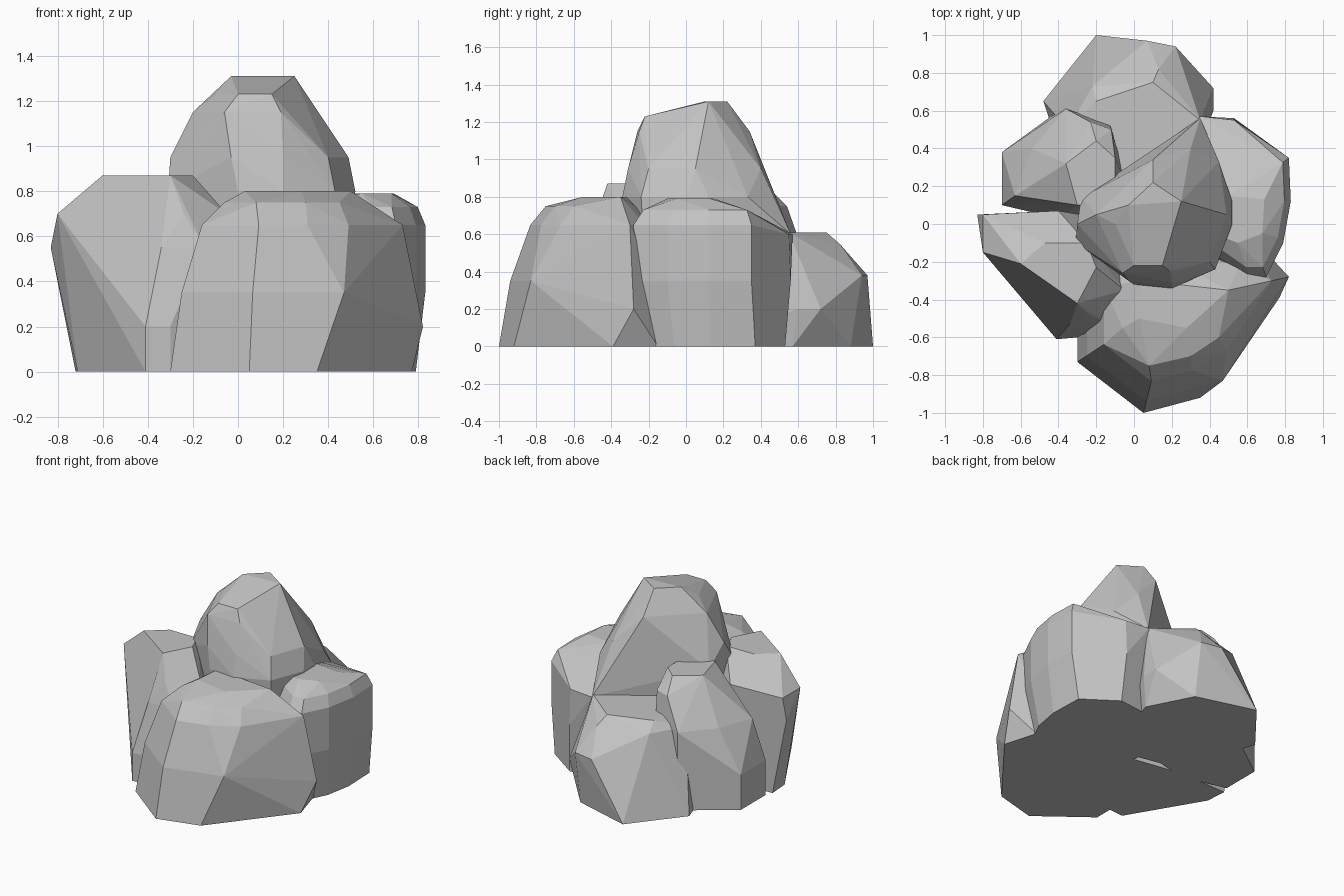
import bpy
import bmesh
from mathutils import Vector

cube = bpy.data.objects.get("Cube")
if cube:
    bpy.data.objects.remove(cube, do_unlink=True)

# One plain stone colour for the whole pile
stone = bpy.data.materials.new("grey_stone")
stone.use_nodes = True
stone_colour = (0.55, 0.55, 0.55, 1)
stone.diffuse_color = stone_colour
stone_shader = stone.node_tree.nodes["Principled BSDF"]
stone_shader.inputs["Base Color"].default_value = stone_colour


def taper_outline(outline, middle, layers):
    """Repeat an outline at each height, scaled towards the middle."""
    centre = Vector(middle)
    points = []
    for height, scale in layers:
        for corner in outline:
            spot = centre.lerp(Vector(corner), scale)
            points.append(spot.to_3d() + Vector((0, 0, height)))
    return points


def add_rock(name, outline, middle, layers, corners):
    """Wrap a convex boulder around a tapered outline and its corners by height."""
    mesh = bpy.data.meshes.new(name)
    bm = bmesh.new()
    for point in taper_outline(outline, middle, layers):
        bm.verts.new(point)
    for height, spots in corners.items():
        for x, y in spots:
            bm.verts.new((x, y, height))
    hull = bmesh.ops.convex_hull(bm, input=bm.verts[:])
    leftovers = hull["geom_interior"] + hull["geom_unused"]
    inside = {item for item in leftovers if isinstance(item, bmesh.types.BMVert)}
    bmesh.ops.delete(bm, geom=list(inside), context="VERTS")

    # Merge nearly coplanar triangles into broad chiselled facets
    bmesh.ops.dissolve_limit(bm, angle_limit=0.06, verts=bm.verts[:], edges=bm.edges[:])
    bmesh.ops.recalc_face_normals(bm, faces=bm.faces[:])
    bm.to_mesh(mesh)
    bm.free()
    mesh.materials.append(stone)
    rock = bpy.data.objects.new(name, mesh)
    bpy.context.collection.objects.link(rock)


# Broad boulder at the front
add_rock(
    name="front_rock",
    outline=[(-.3, -.73), (.05, -1), (.35, -.92), (.77, -.39), (.7, -.15), (0, 0), (-.3, -.3)],
    middle=(.2, -.4),
    layers=[(0, 1), (.35, .9), (.65, .72)],
    corners={
        .2: [(.82, -.28)],
        .35: [(.47, -.83)],
        .65: [(.49, -.67), (.73, -.3)],
        .75: [(-.06, -.55), (.08, -.75), (.3, -.7), (.45, -.6)],
        .8: [(.03, -.5), (.28, -.55), (.5, -.35), (.05, -.3)],
    },
)

# Rounded boulder on the model's left
add_rock(
    name="left_rock",
    outline=[(.6, -.28), (.7, -.28), (.79, -.1), (.83, .12), (.82, .35), (.2, .3), (.2, 0)],
    middle=(.55, .15),
    layers=[(0, .85), (.35, 1), (.65, 1), (.73, .88)],
    corners={
        0: [(.78, .37), (.55, .53), (.3, .5), (0, .2), (0, 0)],
        .35: [(.53, .56)],
        .6: [(.53, .55), (.35, .57)],
        .79: [(.55, -.1), (.68, -.05), (.69, .13), (.5, .15)],
    },
)

# Low flat-topped boulder at the back
add_rock(
    name="back_rock",
    outline=[(-.2, 1), (.22, .88), (.38, .57), (.2, 0), (-.3, .1), (-.48, .65)],
    middle=(0, .5),
    layers=[(0, 1)],
    corners={
        .2: [(.42, .72), (.42, .6)],
        .38: [(.07, .97), (.22, .94)],
        .55: [(.13, .82), (-.22, .73), (-.35, .5)],
        .61: [(.1, .75), (-.2, .65), (.35, .55), (.2, .2), (-.2, .3)],
    },
)

# Narrow upright boulder at the back right
add_rock(
    name="back_right_rock",
    outline=[(-.7, .1), (-.7, .38), (-.53, .5), (-.37, .62), (-.12, .53), (0, .1), (-.4, .03)],
    middle=(-.2, .3),
    layers=[(0, 1), (.25, 1)],
    corners={
        .55: [(-.63, .15), (-.54, .4), (-.36, .61), (-.13, .53)],
        .75: [(-.23, .54), (-.12, .5)],
        .85: [(-.36, .32), (-.2, .44), (-.1, .35), (-.3, .1), (-.1, .1)],
    },
)

# Angular boulder on the model's right, nearly upright with a flat crown
add_rock(
    name="right_rock",
    outline=[(-.71, -.1), (-.41, -.61), (-.3, -.6), (-.1, -.5), (0, 0), (-.35, .06), (-.72, .05)],
    middle=(-.4, -.2),
    layers=[(0, 1), (.2, 1)],
    corners={
        .55: [(-.83, .05), (-.34, -.53), (-.15, -.52)],
        .7: [(-.8, -.15), (-.8, .05), (-.24, -.48), (-.05, -.35), (-.4, .07)],
        .87: [(-.6, -.21), (-.3, -.42), (-.2, -.23), (-.25, -.1), (-.47, -.1)],
    },
)

# Tall boulder resting on the others
add_rock(
    name="top_rock",
    outline=[(-.31, -.1), (0, -.32), (.2, -.34), (.43, -.24), (.52, 0), (.52, .12), (.45, .33),
             (.3, .45), (-.28, .14)],
    middle=(.1, .1),
    layers=[(.5, .95), (.8, 1)],
    corners={
        .6: [(.35, .56)],
        .95: [(-.3, 0), (-.03, -.3), (.2, -.31), (.4, -.2), (.49, .05), (.3, .4)],
        1.15: [(-.2, .05), (-.06, -.26), (.19, -.25), (.35, .1), (.1, .34)],
        1.23: [(-.1, 0), (0, -.22), (.15, -.22), (.3, .1)],
        1.31: [(-.03, .1), (.1, .22), (.25, .12)],
    },
)
